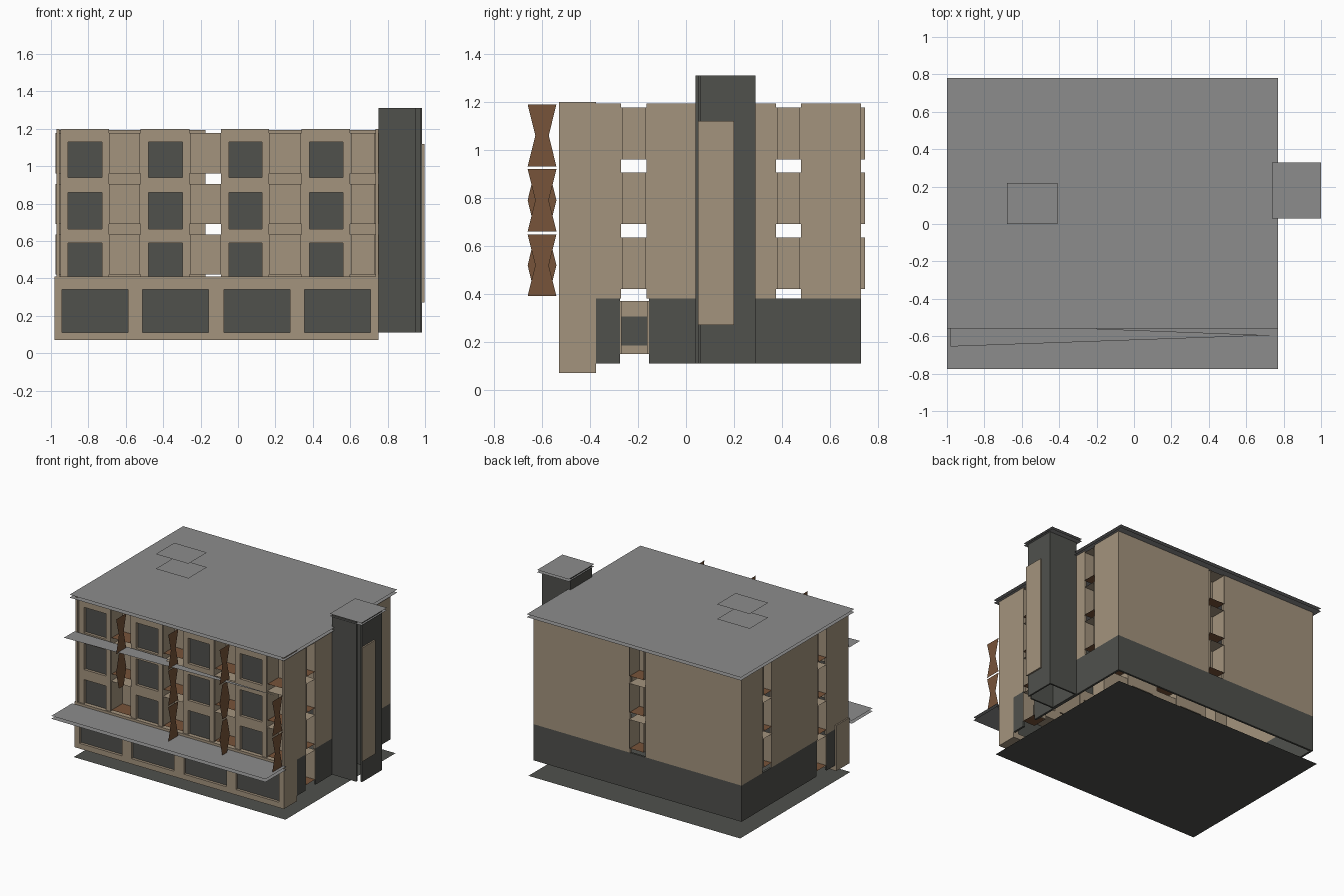
import bpy

cube = bpy.data.objects.get("Cube")
if cube:
    bpy.data.objects.remove(cube)


def material(name, rgb):
    m = bpy.data.materials.new(name)
    m.use_nodes = True
    m.diffuse_color = (*rgb, 1)
    m.node_tree.nodes["Principled BSDF"].inputs["Base Color"].default_value = (*rgb, 1)
    return m


TAN = material("tan render", (0.37, 0.295, 0.207))
DARK = material("dark slate", (0.08, 0.082, 0.073))
WOOD = material("brown wood", (0.185, 0.087, 0.041))
GREY = material("roof grey", (0.265, 0.265, 0.265))


def mesh(name, verts, faces, mat):
    data = bpy.data.meshes.new(name)
    data.from_pydata(verts, [], faces)
    data.materials.append(mat)
    ob = bpy.data.objects.new(name, data)
    bpy.context.collection.objects.link(ob)
    return ob


def box(name, xs, ys, zs, mat):
    verts = [(x, y, z) for x in xs for y in ys for z in zs]
    faces = [(0, 1, 3, 2), (4, 6, 7, 5), (0, 4, 5, 1),
             (2, 3, 7, 6), (0, 2, 6, 4), (1, 5, 7, 3)]
    return mesh(name, verts, faces, mat)


def sheet(name, points, mat):
    return mesh(name, points, [tuple(range(len(points)))], mat)


def flat(name, xs, ys, z, mat):
    (a, b), (c, d) = xs, ys
    return sheet(name, [(a, c, z), (b, c, z), (b, d, z), (a, d, z)], mat)


def pierced_wall(name, xs, zs, ys, columns, rows):
    """Wall facing the front with a grid of openings, each with a dark pane."""
    edges = [xs[0]] + [v for c in columns for v in c] + [xs[1]]
    for a, b in zip(edges[::2], edges[1::2]):
        box(name + "_post", (a, b), ys, zs, TAN)
    levels = [zs[0]] + [v for r in rows for v in r] + [zs[1]]
    for c in columns:
        for a, b in zip(levels[::2], levels[1::2]):
            box(name + "_rail", c, ys, (a, b), TAN)
        for r in rows:
            box(name + "_pane", c, (ys[0] + 0.02, ys[0] + 0.03), r, DARK)


def niche(name, axis, along, outer, inner, zs):
    """Recessed balcony: back wall, two cheeks, ceiling and wooden floor."""
    def part(suffix, span, depth, z, mat):
        depth = tuple(sorted(depth))
        xs, ys = (span, depth) if axis == "y" else (depth, span)
        if z[0] == z[1]:
            flat(name + suffix, xs, ys, z[0], mat)
        else:
            box(name + suffix, xs, ys, z, mat)
    a, b = along
    step = 0.008 if outer > inner else -0.008
    part("_back", along, (inner, inner + step), zs, TAN)
    part("_cheek", (a, a + 0.006), (inner, outer), zs, TAN)
    part("_cheek", (b - 0.006, b), (inner, outer), zs, TAN)
    part("_floor", along, (inner, outer), (zs[0], zs[0]), WOOD)
    part("_ceiling", along, (inner, outer), (zs[1], zs[1]), TAN)


FLOORS = [(0.42, 0.635), (0.69, 0.905), (0.96, 1.177)]
LEFT, RIGHT, BACK = -0.97, 0.75, 0.73
T = 0.015

# Ground plate
flat("ground_plate", (-0.98, 0.77), (-0.54, 0.76), 0, DARK)

# Roof sheets and the two sheets of the roof hatch
for z in (1.193, 1.215):
    flat("roof", (-1, 0.77), (-0.56, 0.78), z, GREY)
for z in (1.28, 1.39):
    flat("roof_hatch", (-0.68, -0.41), (0, 0.22), z, GREY)

# Side walls: tan above, dark plinth below, with open slots between
for x in ((LEFT, LEFT + T), (RIGHT - T, RIGHT)):
    for ys in ((-0.375, -0.27), (-0.165, 0.375), (0.48, BACK)):
        box("side_wall", x, ys, (0.38, 1.193), TAN)
    for ys in ((-0.375, -0.275), (-0.155, BACK)):
        box("side_plinth", x, ys, (0.11, 0.38), DARK)
    box("front_return", x, (-0.53, -0.375), (0.07, 1.2), TAN)

# Back wall and plinth
for xs in ((LEFT, -0.175), (-0.05, RIGHT)):
    box("back_wall", xs, (BACK - T, BACK), (0.38, 1.193), TAN)
box("back_plinth", (LEFT, RIGHT), (BACK - T, BACK), (0.11, 0.38), DARK)

# Balcony niches in the side and back slots
for zs in FLOORS:
    niche("back_niche", "y", (-0.175, -0.05), BACK + 0.015, 0.62, zs)
    for ys in ((-0.27, -0.165), (0.375, 0.48)):
        niche("left_side_niche", "x", ys, RIGHT + 0.005, RIGHT - 0.11, zs)
        niche("right_side_niche", "x", ys, LEFT - 0.005, LEFT + 0.11, zs)

# Ground floor niches with a dark window
for outer, inner in ((RIGHT, RIGHT - 0.1), (LEFT, LEFT + 0.1)):
    niche("entry_niche", "x", (-0.275, -0.155), outer, inner, (0.15, 0.37))
    s = 1 if outer > inner else -1
    box("entry_window", sorted((inner + s * 0.008, inner + s * 0.014)),
        (-0.268, -0.162), (0.185, 0.305), DARK)

# Ground floor front with four wide windows
starts = [-0.94, -0.51, -0.075, 0.355]
pierced_wall("shopfront", (-0.98, RIGHT), (0.07, 0.41), (-0.53, -0.375),
             [(x, x + 0.353) for x in starts], [(0.11, 0.34)])

# Upper window bays with balcony niches between them
ROWS = [(0.39 + 0.02, 0.59), (0.665, 0.86), (0.94, 1.13)]
bays = [(-0.95, -0.69), (-0.52, -0.26), (-0.09, 0.165), (0.34, 0.6)]
for i, (a, b) in enumerate(bays):
    pierced_wall("bay", (a, b), (0.405, 1.2), (-0.52, -0.375),
                 [(a + 0.042, b - 0.038)], ROWS)
    end = bays[i + 1][0] if i < 3 else RIGHT - T
    for zs in FLOORS:
        niche("front_balcony", "y", (b, end), -0.515, -0.38, zs)

# Canopies over the ground floor and the tapering one above
for z in (0.37, 0.392):
    flat("canopy", (-1, 0.77), (-0.775, -0.53), z, GREY)
sheet("tapered_canopy", [(-0.98, -0.53, 0.935), (-0.98, -0.655, 0.935),
                         (0.73, -0.595, 0.935), (-0.2, -0.56, 0.935),
                         (-0.2, -0.53, 0.935)], GREY)


# Wooden fins, alternately pinched at the waist and at the ends
def fin(x, z0, z1, waisted):
    ends, waist = (0.06, 0.028) if waisted else (0.028, 0.06)
    mid = (z0 + z1) / 2
    outline = [(-ends, z0), (ends, z0), (waist, mid),
               (ends, z1), (-ends, z1), (-waist, mid)]
    sheet("wooden_fin", [(x, y - 0.6, z) for y, z in outline], WOOD)


FINS = [(0.39, 0.648), (0.66, 0.92), (0.93, 1.19)]
for x, levels in ((-0.545, (1, 2)), (-0.115, (0, 1, 2)), (0.31, (0, 1, 2)), (0.745, (0, 1))):
    for n in levels:
        fin(x, *FINS[n], n == 2 or x in (-0.115, 0.745))

# Stair tower: open-bottomed walls, side panel and cap
TZ = (0.11, 1.31)
box("tower_front", (RIGHT, 0.95), (0.04, 0.052), TZ, DARK)
box("tower_side", (0.973, 0.985), (0.058, 0.29), TZ, DARK)
box("tower_back", (RIGHT, 0.973), (0.278, 0.29), TZ, DARK)
box("tower_inner", (RIGHT, 0.76), (0.052, 0.278), TZ, DARK)
box("tower_panel", (0.985, 0.996), (0.05, 0.2), (0.27, 1.12), TAN)
for z in (1.295, 1.312):
    flat("tower_cap", (0.737, 1), (0.03, 0.33), z, GREY)
